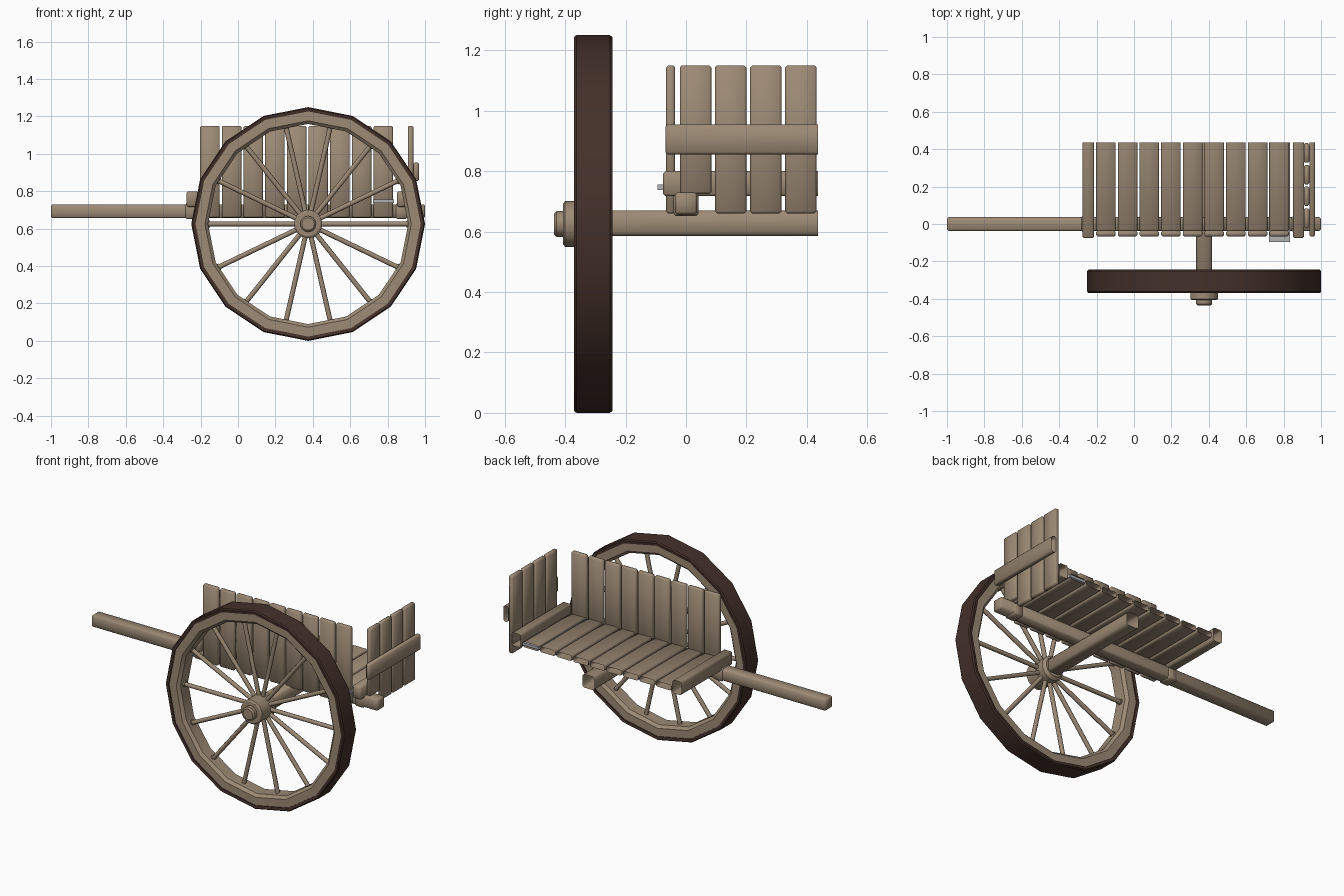
import bpy, bmesh, math
from mathutils import Matrix, Vector

if "Cube" in bpy.data.objects:
    bpy.data.objects.remove(bpy.data.objects["Cube"])


def material(name, r, g, b):
    m = bpy.data.materials.new(name)
    m.diffuse_color = (r, g, b, 1)
    m.use_nodes = True
    m.node_tree.nodes["Principled BSDF"].inputs["Base Color"].default_value = m.diffuse_color
    return m


WOOD = material("weathered wood", 0.335, 0.255, 0.178)
TYRE = material("dark tyre", 0.058, 0.030, 0.023)
GREY = material("pale grey", 0.45, 0.45, 0.47)
WX, WY, WZ = 0.375, -0.307, 0.625   # wheel centre
CUT = 0.437                         # plane where the half cart ends


def finish(bm, name, mats, angle=50):
    me = bpy.data.meshes.new(name)
    bm.to_mesh(me)
    bm.free()
    ob = bpy.data.objects.new(name, me)
    bpy.context.collection.objects.link(ob)
    for m in mats:
        me.materials.append(m)
    bpy.ops.object.select_all(action='DESELECT')
    ob.select_set(True)
    bpy.context.view_layer.objects.active = ob
    bpy.ops.object.shade_smooth_by_angle(angle=math.radians(angle))
    return ob


def box(name, x, y, z, bevel=0.006, mat=WOOD, open_end=False):
    """Bevelled beam between ranges; open_end leaves it hollow at the cut plane."""
    bm = bmesh.new()
    size = (x[1] - x[0], y[1] - y[0], z[1] - z[0])
    mid = Vector(((x[0] + x[1]) / 2, (y[0] + y[1]) / 2, (z[0] + z[1]) / 2))
    bmesh.ops.create_cube(bm, size=1, matrix=Matrix.Translation(mid) @ Matrix.Diagonal((*size, 1)))
    if open_end:
        ends = [f for f in bm.faces if f.normal.y > 0.9]
        bmesh.ops.delete(bm, geom=ends, context='FACES')
    if bevel:
        edges = [e for e in bm.edges if len(e.link_faces) == 2]
        bmesh.ops.bevel(bm, geom=edges, offset=bevel, segments=1, affect='EDGES', profile=0.5)
    return finish(bm, name, [mat])


def lathe(name, profile, sides, mats, closed=False, rule=None, angle=35):
    """Turn (radius, y) points about the wheel axis."""
    bm = bmesh.new()
    rings = []
    for r, y in profile:
        rings.append([bm.verts.new((WX + r * math.sin(2 * math.pi * i / sides), y,
                                    WZ + r * math.cos(2 * math.pi * i / sides)))
                      for i in range(sides)])
    n = len(rings)
    for k in range(n if closed else n - 1):
        a, b = rings[k], rings[(k + 1) % n]
        for i in range(sides):
            j = (i + 1) % sides
            f = bm.faces.new((a[i], a[j], b[j], b[i]))
            if rule:
                f.material_index = rule(k)
    if not closed:
        bm.faces.new(rings[0])
        bm.faces.new(rings[-1])
    bmesh.ops.recalc_face_normals(bm, faces=bm.faces[:])
    return finish(bm, name, mats, angle)


# wheel: wooden rim and dark tyre
lathe("wheel_rim", [(0.535, -0.345), (0.552, -0.362), (0.606, -0.362),
                    (0.606, -0.252), (0.552, -0.252), (0.535, -0.269)], 16, [WOOD], closed=True)
lathe("wheel_tyre", [(0.602, -0.368), (0.619, -0.370), (0.625, -0.362),
                     (0.625, -0.252), (0.619, -0.244), (0.602, -0.246)], 16, [TYRE], closed=True)

# hub with end cap
lathe("wheel_hub", [(0.066, -0.407), (0.076, -0.400), (0.076, -0.262), (0.060, -0.245)], 14, [WOOD])
lathe("hub_cap", [(0.034, -0.437), (0.043, -0.428), (0.043, -0.39)], 12, [WOOD])

# fourteen round spokes, with a small collar at the rim
bm = bmesh.new()
for i in range(14):
    turn = Matrix.Translation((WX, WY, WZ)) @ Matrix.Rotation(math.pi / 2 + 2 * math.pi * i / 14, 4, 'Y')
    for r0, r1, rad in ((0.06, 0.545, 0.013), (0.525, 0.545, 0.018)):
        bmesh.ops.create_cone(bm, cap_ends=True, segments=8, radius1=rad, radius2=rad, depth=r1 - r0,
                              matrix=turn @ Matrix.Translation((0, 0, (r0 + r1) / 2)))
finish(bm, "wheel_spokes", [WOOD])

# axle and long shaft
box("axle", (WX - 0.043, WX + 0.043), (-0.30, CUT), (0.585, 0.67), 0.012, open_end=True)
box("shaft", (-1.0, 1.0), (-0.037, 0.037), (0.657, 0.73), 0.008)

# cross beams with the blocks that hold them on the shaft
for side, x0, x1 in (("front", -0.275, -0.213), ("rear", 0.85, 0.91)):
    box(side + "_cross_beam", (x0, x1), (-0.076, CUT), (0.717, 0.80), 0.008, open_end=True)
    box(side + "_beam_block", (x0 - 0.008, x1 - 0.004), (-0.042, 0.042), (0.652, 0.735), 0.008)

# floor planks and side wall planks
for i in range(9):
    x0 = -0.202 + i * 0.1158
    x1 = x0 + 0.104
    box(f"floor_plank_{i + 1}", (x0, x1), (-0.036, CUT), (0.728, 0.762), 0.006, open_end=True)
    box(f"wall_plank_{i + 1}", (x0, x1), (-0.066, -0.036), (0.66, 1.15), 0.007)

# pale slat poking out under the last plank
box("grey_slat", (0.722, 0.835), (-0.095, CUT), (0.738, 0.755), 0, GREY)

# tailgate planks and rail
for i in range(4):
    y0 = -0.020 + i * 0.116
    box(f"tailgate_plank_{i + 1}", (0.908, 0.937), (y0, y0 + 0.104), (0.725 if i == 0 else 0.66, 1.15), 0.007)
box("tailgate_rail", (0.937, 0.968), (-0.068, CUT), (0.855, 0.955), 0.008, open_end=True)
# corner plank closing the tailgate beside the wall
